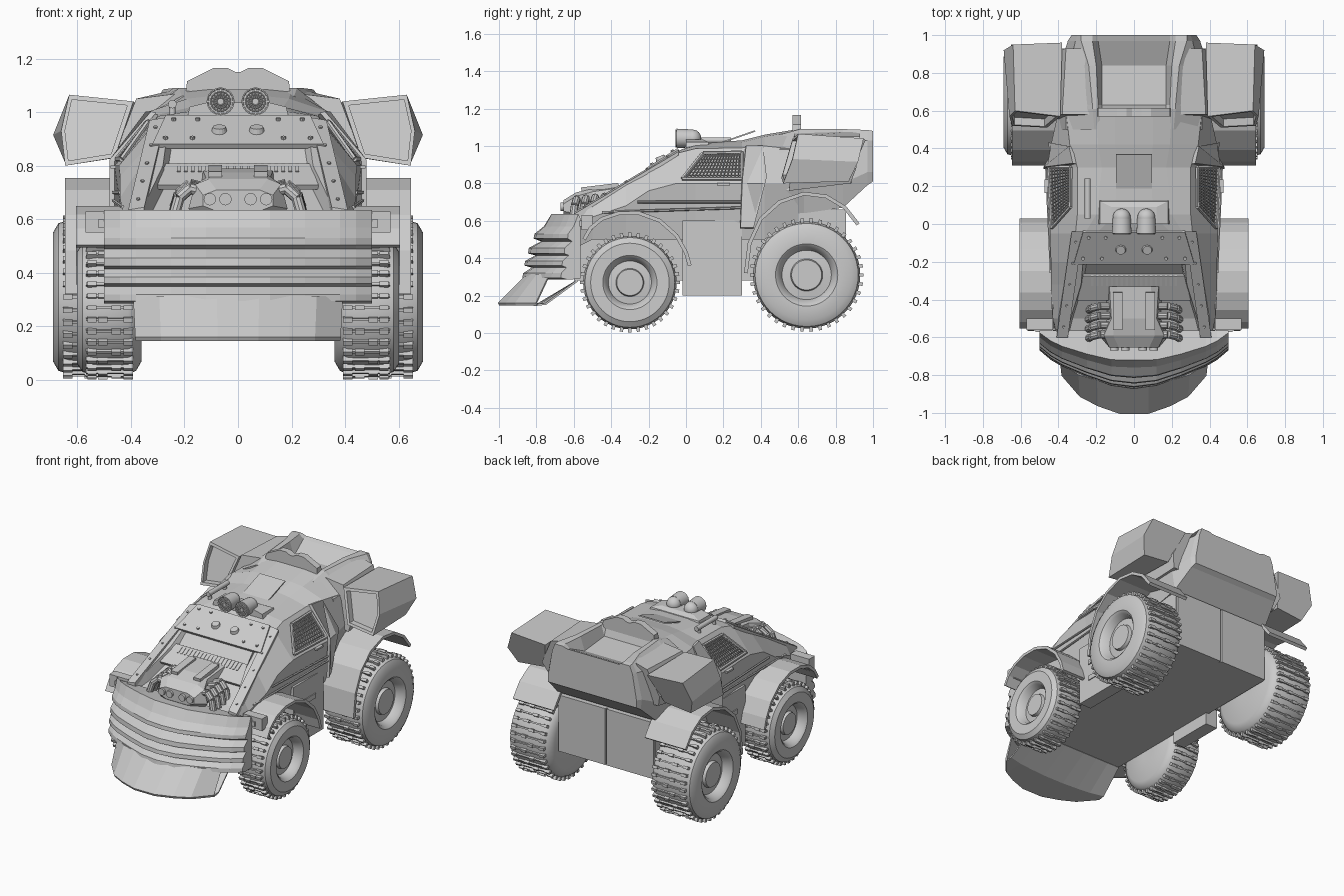
import bpy, bmesh, math
from mathutils import Vector, Matrix

if "Cube" in bpy.data.objects:
    bpy.data.objects.remove(bpy.data.objects["Cube"])


def finish(name, bm, mirror=False, thick=0, wire=0, smooth=False):
    bmesh.ops.recalc_face_normals(bm, faces=bm.faces)
    me = bpy.data.meshes.new(name)
    bm.to_mesh(me)
    bm.free()
    ob = bpy.data.objects.new(name, me)
    bpy.context.collection.objects.link(ob)
    if smooth:
        bpy.ops.object.select_all(action='DESELECT')
        ob.select_set(True)
        bpy.context.view_layer.objects.active = ob
        bpy.ops.object.shade_smooth_by_angle(angle=math.radians(35))
    if wire:
        ob.modifiers.new("wire", 'WIREFRAME').thickness = wire
    if thick:
        m = ob.modifiers.new("thick", 'SOLIDIFY')
        m.thickness, m.offset = thick, 0
    if mirror:
        ob.modifiers.new("mirror", 'MIRROR')
    return ob


def skin(bm, rows, closed=True, caps=True):
    vs = [[bm.verts.new(p) for p in r] for r in rows]
    n = len(rows[0])
    for a, b in zip(vs, vs[1:]):
        for i in range(n if closed else n - 1):
            j = (i + 1) % n
            bm.faces.new((a[i], a[j], b[j], b[i]))
    if closed and caps:
        bm.faces.new(vs[0])
        bm.faces.new(vs[-1])


def loft(name, rows, closed=True, **kw):
    bm = bmesh.new()
    skin(bm, rows, closed)
    return finish(name, bm, **kw)


def sym(y, pts):
    # closed symmetric cross-section from its right half
    return [(x, y, z) for x, z in pts] + [(-x, y, z) for x, z in reversed(pts)]


def box(bm, c, s, rx=0):
    m = Matrix.Translation(c) @ Matrix.Rotation(rx, 4, 'X') @ Matrix.Diagonal((*s, 1))
    bmesh.ops.create_cube(bm, size=1, matrix=m)


def rod(bm, p, q, r, r2=None, n=12):
    p, q = Vector(p), Vector(q)
    m = Matrix.Translation((p + q) / 2) @ (q - p).to_track_quat('Z', 'Y').to_matrix().to_4x4()
    bmesh.ops.create_cone(bm, cap_ends=True, segments=n, radius1=r, radius2=r2 or r,
                          depth=(q - p).length, matrix=m)


def plate(name, pts, thick=.02, mirror=False):
    bm = bmesh.new()
    bm.faces.new([bm.verts.new(p) for p in pts])
    return finish(name, bm, mirror, thick)


def mesh_grid(name, a, b, c, d, nu, nv, wire):
    a, b, c, d = map(Vector, (a, b, c, d))
    rows = [[a.lerp(b, u / nu).lerp(d.lerp(c, u / nu), v / nv) for u in range(nu + 1)] for v in range(nv + 1)]
    return loft(name, rows, closed=False, wire=wire, mirror=True)


# wheels: lathed tyre with recessed hub, plus tread lugs
def wheel(name, cy, cz, R, x0, x1, lugs):
    w, k = x1 - x0, R / .25
    prof = [(x0, .05), (x0, .20 * k), (x0 + .02, .235 * k), (x0 + .05, R), (x1 - .06, R), (x1 - .02, .24 * k),
            (x1, .21 * k), (x1 - .002, .145 * k), (x1 - .015, .13 * k), (x1 - .06, .115 * k), (x1 - .055, .075 * k),
            (x1 - .035, .07 * k), (x1 - .035, .02)]
    rows = [[(x, cy + r * math.cos(t * math.tau / 48), cz + r * math.sin(t * math.tau / 48)) for t in range(48)]
            for x, r in prof]
    loft(name + "_tyre", rows, mirror=True, smooth=True)
    bm = bmesh.new()
    for i in range(lugs):
        a = i * math.tau / lugs
        pos = lambda x, r: (x, cy + r * math.cos(a), cz + r * math.sin(a))
        xm = (x0 + x1) / 2
        box(bm, pos(xm, R + .002), (w * .72, .018, .010), a)
        for x in (x0 + .05, xm + (.025 if i % 2 else -.025), x1 - .055):
            box(bm, pos(x, R + .004), (.035, .026, .018), a)
    finish(name + "_tread", bm, mirror=True)


wheel("front_wheel", -.30, .27, .25, .36, .60, 36)
wheel("rear_wheel", .645, .31, .287, .37, .69, 38)


# fenders
def fender(name, path, x0, x1):
    loft(name, [[(x, y, z) for y, z in path] for x in (x0, x1)], closed=False, thick=.02, mirror=True)


fender("front_fender", [(-.545, .50), (-.51, .56), (-.45, .61), (-.36, .64), (-.25, .64), (-.14, .60), (-.05, .52),
                        (0, .43), (.02, .36)], .38, .605)
fender("rear_fender", [(.32, .32), (.34, .48), (.40, .61), (.50, .70), (.63, .745), (.75, .73), (.85, .67),
                       (.92, .58)], .34, .645)

# chassis tub, side skirts and tail panels
lower = [(.36, .28), (.36, .66)]
loft("chassis", [sym(-.60, [(.36, .28), (.36, .58)]), sym(.3, lower), sym(.84, lower)])
bm = bmesh.new()
box(bm, (.385, .14, .40), (.09, .32, .40))
for z in (.46, .345):
    box(bm, (.43, .14, z), (.012, .14, .032))
finish("side_skirt", bm, mirror=True)
bm = bmesh.new()
box(bm, (.18, .845, .47), (.35, .02, .38))
finish("tail_panel", bm, mirror=True)

# cabin with engine bay sunk between the windscreen pillars
cabin = [(-.60, [(.38, .45), (.41, .54), (.40, .615), (.36, .625), (.35, .59)]),
         (-.50, [(.40, .50), (.43, .62), (.40, .675), (.335, .685), (.325, .62)]),
         (-.32, [(.40, .50), (.44, .68), (.37, .79), (.28, .80), (.27, .73)]),
         (-.20, [(.40, .50), (.44, .76), (.345, .865), (.27, .875), (.25, .86)]),
         (-.05, [(.40, .50), (.445, .80), (.31, .96), (.26, .97), (.2, .97)]),
         (.05, [(.40, .50), (.445, .80), (.30, .985), (.2, 1.0), (.1, 1.01)]),
         (.30, [(.42, .50), (.46, .80), (.30, .99), (.17, 1.02), (.09, 1.03)]),
         (.42, [(.40, .50), (.44, .80), (.34, 1.0), (.19, 1.05), (.1, 1.06)]),
         (.60, [(.36, .60), (.40, .80), (.36, .98), (.2, 1.08), (.1, 1.09)])]
loft("cabin", [sym(y, p) for y, p in cabin])

# pillars, visor and windscreen details
bm = bmesh.new()
skin(bm, [[(.41, -.60, .60), (.35, -.60, .61), (.35, -.60, .645), (.41, -.60, .635)],
          [(.33, -.04, .95), (.27, -.04, .96), (.27, -.04, .98), (.33, -.04, .97)]])
for t in (.1, .3, .5, .7, .9):
    p = Vector((.38, -.6, .64)).lerp(Vector((.30, -.04, .975)), t)
    rod(bm, p, p + Vector((0, -.003, .006)), .007, n=8)
finish("windscreen_pillar", bm, mirror=True)
plate("visor", [(-.27, -.04, .98), (.27, -.04, .98), (.32, -.21, .872), (-.32, -.21, .872)], .02)
plate("windscreen_sill", [(-.27, -.27, .80), (.27, -.27, .80), (.30, -.40, .72), (-.30, -.40, .72)], .02)
bm = bmesh.new()
for i in range(9):
    box(bm, (.013 + i * .026, -.30, .79), (.012, .06, .012), .52)
for x, y, z in ((.24, -.07, .965), (.15, -.07, .965), (.27, -.18, .895), (.17, -.18, .895)):
    rod(bm, (x, y, z), (x, y - .005, z + .014), .009, n=8)
rod(bm, (.07, -.13, .92), (.07, -.14, .945), .032, .024, 16)
finish("visor_bolts_and_vent_ribs", bm, mirror=True)

# side windows with mesh, frame and door trims
win = [(.435, -.02, .825), (.45, .30, .825), (.335, .30, .965), (.337, .09, .962)]
mesh_grid("window_mesh", *win, 16, 8, .006)
bm = bmesh.new()
for a, b in zip(win, win[1:] + win[:1]):
    rod(bm, a, b, .010, n=6)
rod(bm, (.43, -.45, .645), (.465, .31, .67), .007, n=6)
rod(bm, (.44, -.26, .70), (.465, .31, .70), .007, n=6)
box(bm, (.465, .20, .795), (.02, .07, .012))
finish("door_trim", bm, mirror=True)
plate("door_post", [(.47, .29, .56), (.435, .36, .56), (.445, .43, .83), (.335, .41, 1.0), (.315, .32, 1.0),
                    (.47, .30, .82)], .02, True)

# rear shell with sunken bed
shell = [(.50, [(.36, .62), (.41, .76), (.36, .98), (.21, 1.06), (.19, 1.06), (.17, 1.06)]),
         (.61, [(.36, .64), (.41, .77), (.36, .98), (.22, 1.09), (.19, 1.09), (.17, 1.08)]),
         (.63, [(.36, .64), (.41, .77), (.36, .98), (.22, 1.09), (.19, 1.09), (.17, 1.02)]),
         (.84, [(.37, .67), (.39, .80), (.34, 1.02), (.24, 1.09), (.20, 1.09), (.17, 1.0)]),
         (.97, [(.34, .79), (.35, .86), (.31, 1.03), (.28, 1.085), (.22, 1.085), (.19, 1.06)]),
         (1.0, [(.33, .81), (.33, .86), (.30, 1.03), (.28, 1.08), (.22, 1.08), (.19, 1.07)])]
loft("rear_shell", [sym(y, p) for y, p in shell])
scoop = [(.2, 1.03), (.19, 1.115), (.09, 1.165), (.04, 1.165), (.01, 1.15)]
loft("roof_scoop", [sym(y, scoop) for y in (.57, .615)])

# shoulder blocks and outboard pods
ring = lambda y, pts: [(x, y + dy, z) for x, dy, z in pts]
loft("shoulder", [ring(.56, [(.30, 0, .80), (.44, -.01, .76), (.46, 0, .84), (.38, .02, 1.05), (.22, .02, 1.07)]),
                  ring(.91, [(.30, -.02, .80), (.41, -.03, .80), (.44, 0, .88), (.36, .02, 1.05), (.25, .02, 1.08)])],
     mirror=True)
front = [(.39, .02, 1.04), (.63, .05, 1.065), (.66, .02, .93), (.645, -.03, .80), (.46, -.04, .83)]
mid = sum((Vector(p) for p in front), Vector()) / 5
inner = [tuple(mid.lerp(Vector(p), .86)) for p in front]
rear = [(.38, .01, 1.03), (.64, 0, 1.04), (.69, -.03, .915), (.645, -.08, .81), (.45, -.08, .83)]
loft("side_pod", [ring(.59, inner), ring(.55, inner), ring(.55, front), ring(.95, rear)], mirror=True)

# ribbed wrap-round bumper and plough blade
arc = [(-.5, -.66), (-.44, -.71), (-.38, -.745), (-.25, -.80), (-.12, -.845), (0, -.86)]
arc += [(-x, y) for x, y in reversed(arc[:-1])]
prof = [(.14, .635), (.10, .57), (.05, .53), (.045, .505), (.085, .49), (.02, .455),
        (.015, .425), (.055, .415), (.0, .385), (-.005, .36), (.035, .35), (-.01, .32), (-.015, .295), (.05, .285)]
loft("bumper", [[(x, -.565, .29), (x, -.565, .615)] + [(x, y + d * (1 - .8 * abs(x)), z) for d, z in prof]
                for x, y in arc])
barc = [(-1, .2), (-.75, .09), (-.5, .04), (-.2, 0), (.2, 0), (.5, .04), (.75, .09), (1, .2)]
bm = bmesh.new()
skin(bm, [[(.36 * u, -.58, .30) for u, d in barc], [(.39 * u, -.85 + d * .6, .31) for u, d in barc],
          [(.38 * u, -1 + d, .16) for u, d in barc], [(.38 * u, -.995 + d, .15) for u, d in barc],
          [(.38 * u, -.79 + d * .2, .155) for u, d in barc], [(.36 * u, -.58, .28) for u, d in barc]], closed=False)
finish("plough_blade", bm, thick=.01)
bm = bmesh.new()
box(bm, (.50, -.53, .59), (.14, .06, .08))
box(bm, (.48, -.563, .585), (.085, .015, .03))
finish("corner_lamp", bm, mirror=True)

# exposed engine with intakes and exhaust stubs
loft("engine", [sym(-.655, [(.08, .63), (.13, .65), (.13, .69), (.08, .71)]),
                sym(-.59, [(.14, .58), (.185, .64), (.16, .73), (.11, .75)]),
                sym(-.50, [(.14, .58), (.14, .66), (.12, .755), (.10, .775)]),
                sym(-.33, [(.14, .60), (.15, .70), (.13, .78), (.09, .79)])])
bm = bmesh.new()
for x in (.047, .105):
    rod(bm, (x, -.60, .675), (x, -.67, .675), .023, n=16)
box(bm, (.085, -.46, .775), (.05, .2, .03), .12)
for y in (-.585, -.535, -.485, -.435):
    z = .1 * (y + .585)
    pts = [(.12, y, .70 + z), (.18, y, .715 + z), (.22, y - .01, .68 + z), (.24, y - .02, .61 + z)]
    for p, q in zip(pts, pts[1:]):
        rod(bm, p, q, .021, n=10)
finish("intakes_and_exhausts", bm, mirror=True, smooth=True)

# roof lamps, mount, hatch and pipe
bm = bmesh.new()
rod(bm, (.065, -.05, 1.04), (.065, .03, 1.04), .052, .048, 24)
bmesh.ops.create_uvsphere(bm, u_segments=20, v_segments=12, radius=.047,
                          matrix=Matrix.Translation((.065, .035, 1.04)))
finish("roof_lamp", bm, mirror=True, smooth=True)
loft("lamp_grille", [[(.065 + r * math.cos(t * math.tau / 16), -.053, 1.04 + r * math.sin(t * math.tau / 16))
                      for t in range(16)] for r in (.048, .037, .026, .014)], wire=.005, mirror=True)
loft("lamp_mount", [[(s * w, y, z) for s, y in ((-1, .0), (1, .0), (1, b), (-1, b))]
                    for w, b, z in ((.19, .13, .98), (.18, .12, 1.02), (.12, .09, 1.035))])
plate("roof_hatch", [(-.095, .14, 1.0), (.095, .14, 1.0), (.095, .37, 1.08), (-.095, .37, 1.08)], .008)
bm = bmesh.new()
rod(bm, (-.245, .03, 1.03), (-.245, .24, 1.03), .016)
for y in (.05, .21):
    rod(bm, (-.245, y, .98), (-.245, y, 1.03), .012)
finish("roof_pipe", bm, smooth=True)
